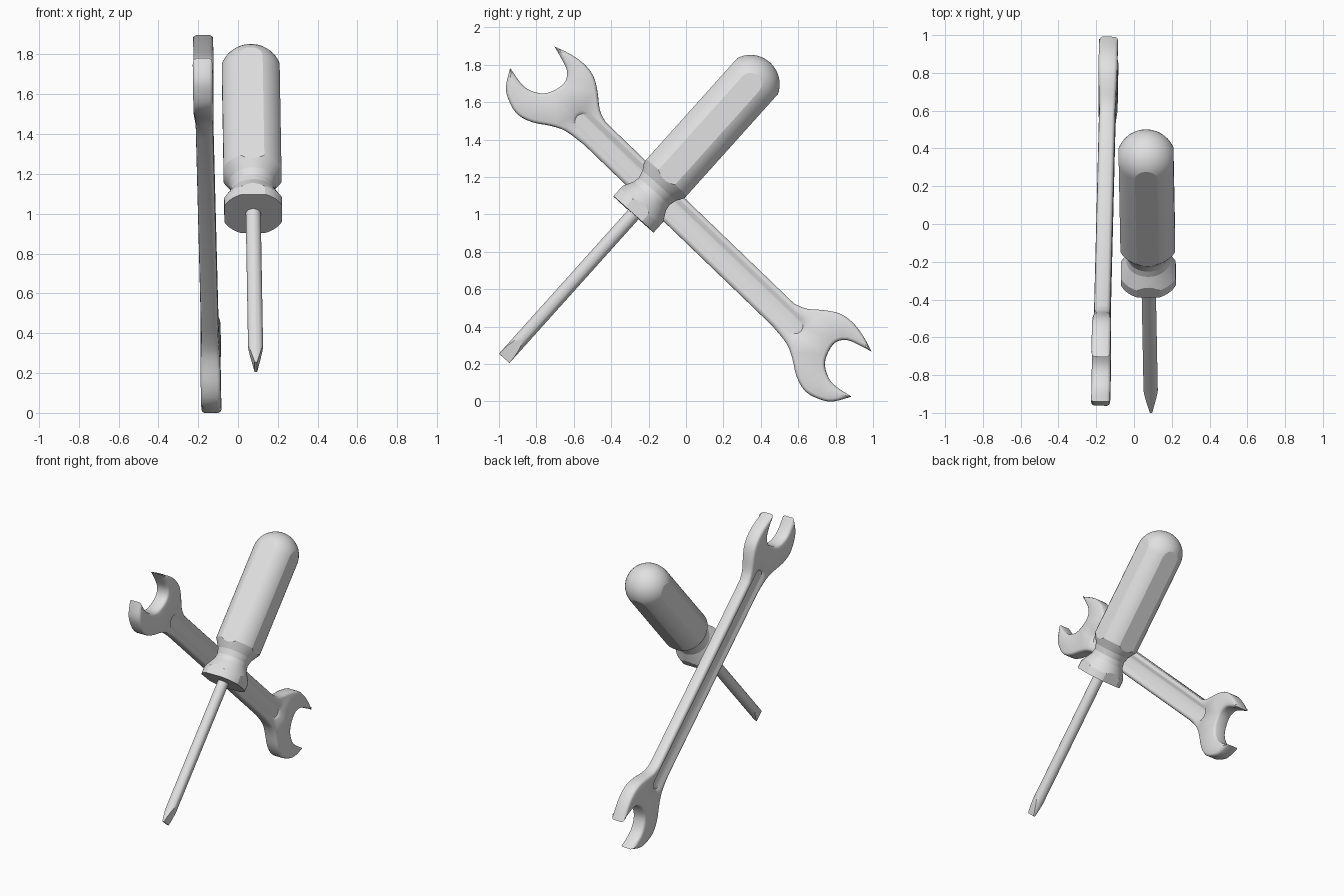
import bpy, bmesh
from math import sin, cos, pi, radians
from mathutils import Vector, Matrix

cube = bpy.data.objects.get("Cube")
if cube:
    bpy.data.objects.remove(cube, do_unlink=True)

GREY = (0.75, 0.75, 0.75, 1)
mat = bpy.data.materials.new("light grey")
mat.use_nodes = True
mat.diffuse_color = GREY
mat.node_tree.nodes["Principled BSDF"].inputs["Base Color"].default_value = GREY


def frame(origin, axis, side):
    """Matrix whose local z follows axis and local x stays close to side."""
    z = Vector(axis).normalized()
    y = z.cross(Vector(side)).normalized()
    m = Matrix((y.cross(z), y, z)).transposed().to_4x4()
    m.translation = origin
    return m


def finish(bm, name, matrix, angle):
    bmesh.ops.recalc_face_normals(bm, faces=bm.faces)
    mesh = bpy.data.meshes.new(name)
    bm.to_mesh(mesh)
    bm.free()
    mesh.materials.append(mat)
    obj = bpy.data.objects.new(name, mesh)
    obj.matrix_world = matrix
    bpy.context.collection.objects.link(obj)
    bpy.ops.object.select_all(action="DESELECT")
    obj.select_set(True)
    bpy.context.view_layer.objects.active = obj
    bpy.ops.object.shade_smooth_by_angle(angle=radians(angle))


def bridge(bm, a, b):
    for i in range(len(a)):
        j = (i + 1) % len(a)
        bm.faces.new((a[i], a[j], b[j], b[i]))


def lathe(profile, sides):
    bm = bmesh.new()
    turns = [2 * pi * (i + 0.5) / sides for i in range(sides)]
    rings = [[bm.verts.new((r * cos(a), r * sin(a), z)) for a in turns] for r, z in profile]
    for a, b in zip(rings, rings[1:]):
        bridge(bm, a, b)
    bm.faces.new(rings[0])
    bm.faces.new(rings[-1])
    return bm


def slice_off(bm, point, normal):
    """Cut away everything beyond a plane and close the cut with flat faces."""
    geom = bm.verts[:] + bm.edges[:] + bm.faces[:]
    cut = bmesh.ops.bisect_plane(bm, geom=geom, plane_co=point, plane_no=normal, clear_outer=True)
    edges = [e for e in cut["geom_cut"] if isinstance(e, bmesh.types.BMEdge)]
    bmesh.ops.holes_fill(bm, edges=edges, sides=0)


# Screwdriver, built upright from the blade tip
driver = frame((0.09, -0.972, 0.23), (-0.013, 0.668, 0.744), (1, 0, 0))

# Shaft with a wedge blade
bm = lathe([(0.038, 0), (0.038, 1.05)], 24)
for s in (1, -1):
    slice_off(bm, (s * 0.006, 0, 0), (s, 0, -0.23))
finish(bm, "screwdriver_shaft", driver, 25)

# Handle with collar, waist, domed end and four flats
R, FLAT, DOME = 0.157, 0.145, 1.97
profile = [(R, 1.035), (R, 1.09), (0.135, 1.13), (0.116, 1.165),
           (0.11, 1.2), (0.12, 1.24), (R, 1.3)]
profile += [(R * cos(a), DOME + R * sin(a)) for a in (pi / 2 * i / 10.2 for i in range(11))]
bm = lathe(profile, 48)
for n in ((1, 0, 0), (-1, 0, 0), (0, 1, 0), (0, -1, 0)):
    slice_off(bm, Vector(n) * FLAT, n)
finish(bm, "screwdriver_handle", driver, 15)


# Wrench, drawn flat: local z runs along the shaft, local y across it
def curve(points, steps=3):
    """Smooth open curve through the points."""
    pts = [Vector(p) for p in points]
    pts = [2 * pts[0] - pts[1]] + pts + [2 * pts[-1] - pts[-2]]
    out = []
    for a, b, c, d in zip(pts, pts[1:], pts[2:], pts[3:]):
        for k in range(steps):
            t = k / steps
            out.append(0.5 * (2 * b + (c - a) * t + (2 * a - 5 * b + 4 * c - d) * t ** 2
                              + (3 * b - a - 3 * c + d) * t ** 3))
    return out


tip_a, tip_b = (1.266, 0.063), (1.176, -0.185)
upper = [(0.698, 0.084), (0.818, 0.099), (0.897, 0.135), (0.981, 0.189), (1.07, 0.214),
         (1.158, 0.189), (1.215, 0.148), tip_a]
mouth = [tip_a, (1.179, 0.08), (1.114, 0.077), (1.044, 0.038), (1.01, -0.027),
         (1.004, -0.09), (1.04, -0.139), (1.111, -0.166), tip_b]
lower = [tip_b, (1.09, -0.213), (1.003, -0.227), (0.92, -0.216), (0.847, -0.173),
         (0.766, -0.108), (0.7, -0.083)]
head = curve(upper) + curve(mouth) + curve(lower) + [Vector(lower[-1])]
outline = head + [Vector((-p.x, p.y)) for p in reversed(head)]


def inset(loop, d):
    """Offset the clockwise-or-not loop inward, limiting the reach at sharp tips."""
    area = sum(a.x * b.y - a.y * b.x for a, b in zip(loop, loop[1:] + loop[:1]))
    s = 1 if area > 0 else -1
    out = []
    for i, p in enumerate(loop):
        u = (p - loop[i - 1]).normalized()
        v = (loop[(i + 1) % len(loop)] - p).normalized()
        n1, n2 = Vector((-u.y, u.x)) * s, Vector((-v.y, v.x)) * s
        m = (n1 + n2).normalized()
        out.append(p + m * d / max(m.dot(n1), 0.5))
    return out


def slot(reach, r):
    """Rounded slot outline running along the shaft."""
    return [Vector((e * reach + r * cos(a), r * sin(a)))
            for e, start in ((1, -pi / 2), (-1, pi / 2))
            for a in (start + pi * i / 10 for i in range(11))]


def half_thickness(u):
    t = min(max((abs(u) - 0.7) / 0.25, 0), 1)
    return 0.041 + 0.009 * t * t * (3 - 2 * t)


bm = bmesh.new()


def ring(loop, side, drop):
    return [bm.verts.new((side * (half_thickness(p.x) - drop), p.y, p.x)) for p in loop]


rims = []
for side in (1, -1):
    rim = ring(outline, side, 0.016)
    shoulder = ring(inset(outline, 0.005), side, 0.005)
    face_edge = ring(inset(outline, 0.016), side, 0)
    slot_edge = ring(slot(0.79, 0.056), side, 0)
    slot_floor = ring(slot(0.79, 0.04), side, 0.014)
    # Flat face around the slot
    edges = [bm.edges.new((r[i - 1], r[i])) for r in (face_edge, slot_edge) for i in range(len(r))]
    bmesh.ops.triangle_fill(bm, edges=edges, use_beauty=True, normal=(1, 0, 0))
    # Rounded border and sunken slot
    bridge(bm, rim, shoulder)
    bridge(bm, shoulder, face_edge)
    bridge(bm, slot_edge, slot_floor)
    bm.faces.new(slot_floor)
    rims.append(rim)
bridge(bm, rims[0], rims[1])
finish(bm, "wrench", frame((-0.155, 0.016, 0.949), (-0.018, -0.7206, 0.6934), (1, 0, 0))
       @ Matrix.Diagonal((1, -1, 1, 1)), 42)
